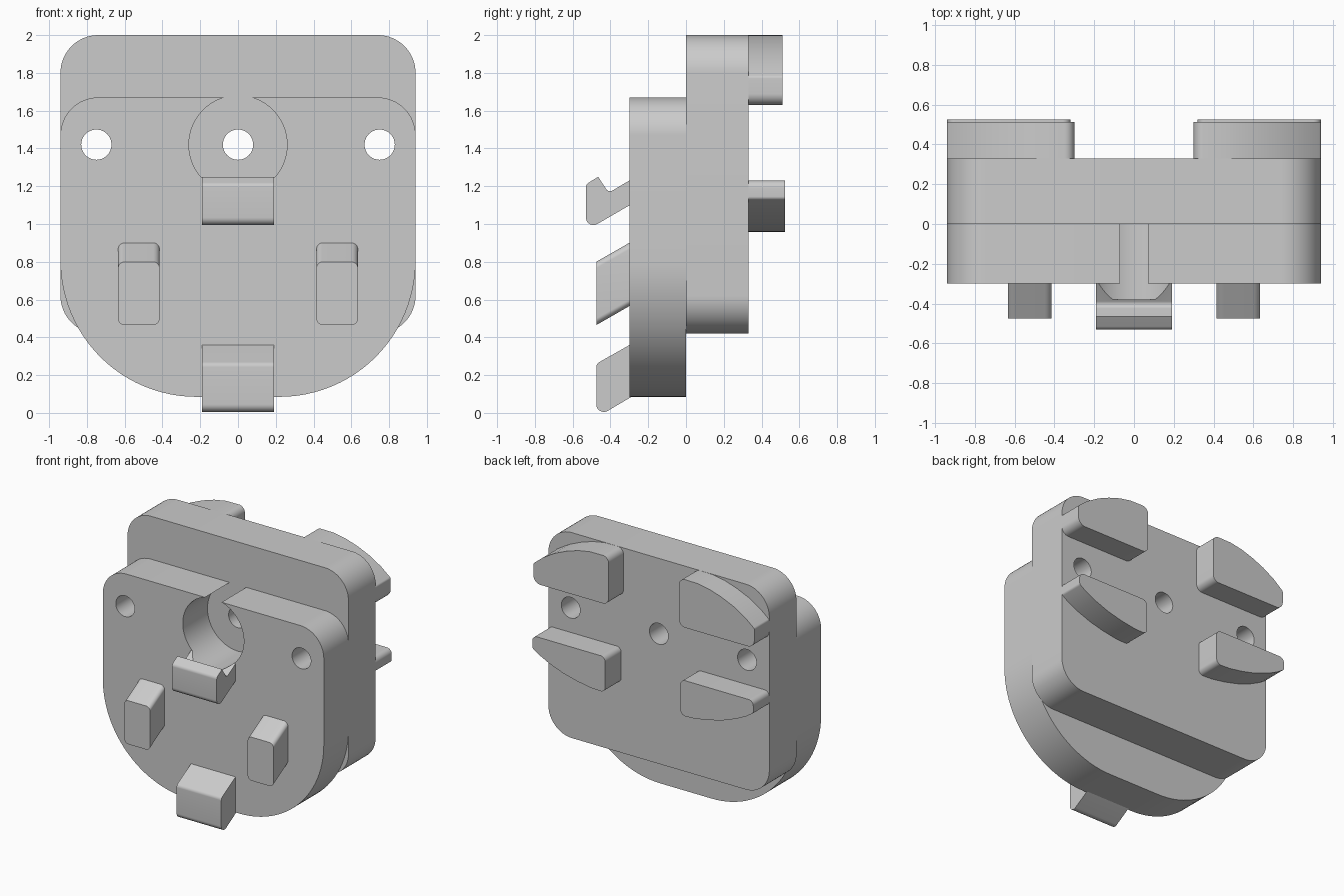
import bpy, bmesh, math
from mathutils import Vector

if "Cube" in bpy.data.objects:
    bpy.data.objects.remove(bpy.data.objects["Cube"])

GREY = (0.6, 0.6, 0.6, 1)
mat = bpy.data.materials.new("plain_grey")
mat.use_nodes = True
mat.diffuse_color = GREY
mat.node_tree.nodes["Principled BSDF"].inputs["Base Color"].default_value = GREY


def fillet(corners, steps=10):
    """Round each (u, v, radius) corner of a polygon."""
    out = []
    for i, (u, v, r) in enumerate(corners):
        p = Vector((u, v))
        if r == 0:
            out.append(p)
            continue
        d1 = (Vector(corners[i - 1][:2]) - p).normalized()
        d2 = (Vector(corners[(i + 1) % len(corners)][:2]) - p).normalized()
        half = d1.angle(d2) / 2
        c = p + (d1 + d2).normalized() * r / math.sin(half)
        s = p + d1 * r / math.tan(half) - c
        e = p + d2 * r / math.tan(half) - c
        a = math.atan2(s.y, s.x)
        turn = math.atan2(s.x * e.y - s.y * e.x, s.dot(e))
        for k in range(steps + 1):
            t = a + turn * k / steps
            out.append(c + Vector((math.cos(t), math.sin(t))) * r)
    return out


def prism(name, pts, lo, hi, axis="y", lean=0.0):
    """Extrude a profile: (x, z) along y, or (y, z) along x; lean lifts the far end."""
    def place(p, t, lift):
        return (p[0], t, p[1] + lift) if axis == "y" else (t, p[0], p[1] + lift)
    bm = bmesh.new()
    a = [bm.verts.new(place(p, lo, 0)) for p in pts]
    b = [bm.verts.new(place(p, hi, lean)) for p in pts]
    bm.faces.new(a)
    bm.faces.new(b[::-1])
    for i in range(len(pts)):
        j = (i + 1) % len(pts)
        bm.faces.new((a[i], b[i], b[j], a[j]))
    bmesh.ops.recalc_face_normals(bm, faces=bm.faces)
    me = bpy.data.meshes.new(name)
    bm.to_mesh(me)
    bm.free()
    me.materials.append(mat)
    ob = bpy.data.objects.new(name, me)
    bpy.context.collection.objects.link(ob)
    return ob


def drill(ob, x, z, r, lo, hi):
    """Cut a round hole along y and remove the cutter."""
    ring = [(x + r * math.cos(k * math.tau / 64), z + r * math.sin(k * math.tau / 64))
            for k in range(64)]
    cutter = prism("cutter", ring, lo, hi)
    cutter.hide_render = True
    mod = ob.modifiers.new("hole", "BOOLEAN")
    mod.operation, mod.solver, mod.object = "DIFFERENCE", "EXACT", cutter
    dg = bpy.context.evaluated_depsgraph_get()
    me = bpy.data.meshes.new_from_object(ob.evaluated_get(dg))
    ob.modifiers.clear()
    ob.data = me
    bpy.data.objects.remove(cutter)


def smooth(ob):
    ob.data.polygons.foreach_set("use_smooth", [True] * len(ob.data.polygons))
    ob.data.set_sharp_from_angle(angle=math.radians(30))


W = 0.94      # half width of both plates
HOLE_Z = 1.42

# Front plate with its deep rounded bottom, back plate with even corners
front = prism("front_plate", fillet(
    [(-W, 1.67, .2), (W, 1.67, .2), (W, .085, .72), (-W, .085, .72)], 24), -.30, 0)
back = prism("back_plate", fillet(
    [(-W, 2, .2), (W, 2, .2), (W, .42, .2), (-W, .42, .2)], 16), 0, .33)

# Hooks on the centre line
upper_hook = prism("upper_hook", fillet(
    [(-.28, 1.242, 0), (-.41, 1.165, .025), (-.465, 1.25, 0), (-.53, 1.21, .03),
     (-.53, .965, .04), (-.28, 1.11, 0)]), -.19, .19, "x")
lower_hook = prism("lower_hook", fillet(
    [(-.28, .37, 0), (-.475, .26, .03), (-.475, -.025, .04), (-.28, .09, 0)]),
    -.19, .19, "x")

# Screw holes, and the wide bore that opens through the top of the front plate
for x in (-.75, .75):
    drill(front, x, HOLE_Z, .08, -.5, .2)
    drill(back, x, HOLE_Z, .08, -.2, .5)
drill(back, 0, HOLE_Z, .08, -.2, .5)
drill(front, 0, HOLE_Z, .26, -.4, .2)
drill(upper_hook, 0, HOLE_Z, .26, -.38, .2)

parts = [front, back, upper_hook, lower_hook]

# Slanted pegs in front and curved feet behind, one set per side
for side, s in (("left", 1), ("right", -1)):
    peg = fillet([(s * .415, .465, .035), (s * .635, .465, .035),
                  (s * .635, .80, .035), (s * .415, .80, .035)])
    parts.append(prism(side + "_peg", peg, -.475, -.29, lean=.106))

    # Curved edge runs from the inner end down to the outer tip
    upper = fillet([(.30, 1.63, .05), (.30, 2.0, .05), (.46, 1.998, 0), (.56, 1.98, 0),
                    (.66, 1.948, 0), (.76, 1.905, 0), (.86, 1.845, 0),
                    (W, 1.78, .02), (W, 1.63, .06)])
    lower = fillet([(.32, 1.23, .04), (.32, .955, .04), (.44, .96, 0), (.56, .98, 0),
                    (.68, 1.01, 0), (.80, 1.055, 0), (.88, 1.095, 0),
                    (W, 1.135, .02), (W, 1.23, .04)])
    parts.append(prism(side + "_upper_foot", [(s * p.x, p.y) for p in upper], .33, .512))
    parts.append(prism(side + "_lower_foot", [(s * p.x, p.y) for p in lower], .33, .525))

for ob in parts:
    smooth(ob)
